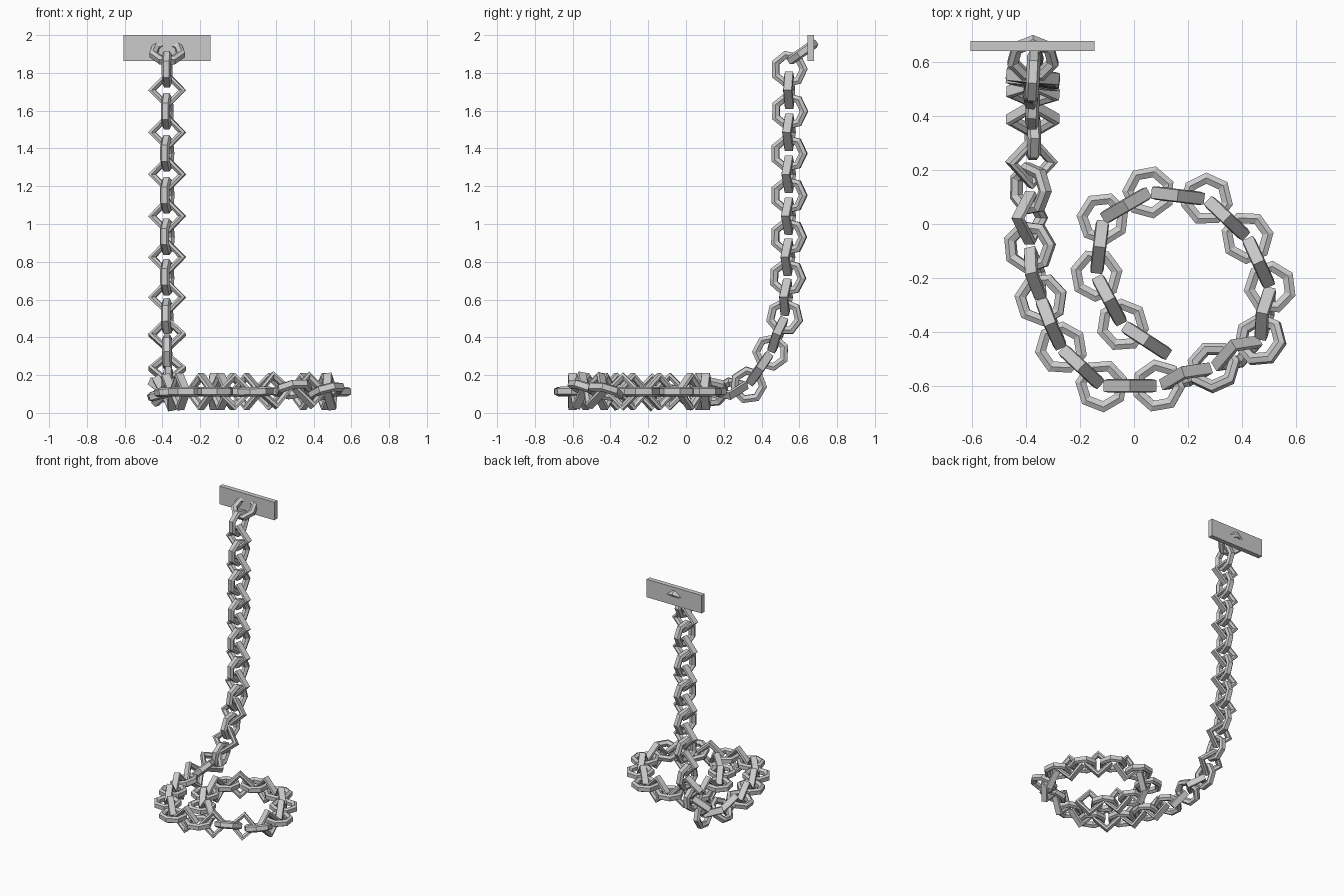
import bpy, bmesh
from math import cos, sin, pi, radians
from mathutils import Vector

if "Cube" in bpy.data.objects:
    bpy.data.objects.remove(bpy.data.objects["Cube"])

# (radial, axial) cross-sections of the link bars
RING_SECTION = [(.016, .015), (-.004, .025), (-.026, .013),
                (-.026, -.013), (-.004, -.025), (.016, -.015)]
SQUARE_SECTION = [(.012, .021), (-.006, .025), (-.026, .013),
                  (-.026, -.013), (-.006, -.025), (.012, -.021)]


def link(name, centre, tangent, normal, sides, radius, section, phase):
    """Closed polygonal link; tangent lies in its plane, normal is its axis."""
    t = tangent.normalized()
    n = (normal - t * normal.dot(t)).normalized()
    s = n.cross(t)
    bm = bmesh.new()
    loops = []
    for i in range(sides):
        a = phase + 2 * pi * i / sides
        d = t * cos(a) + s * sin(a)
        loops.append([bm.verts.new(centre + d * (radius + r) + n * w) for r, w in section])
    m = len(section)
    for i in range(sides):
        p, q = loops[i], loops[(i + 1) % sides]
        for j in range(m):
            k = (j + 1) % m
            bm.faces.new((p[j], q[j], q[k], p[k]))
    bmesh.ops.recalc_face_normals(bm, faces=bm.faces[:])
    me = bpy.data.meshes.new(name)
    bm.to_mesh(me)
    bm.free()
    bpy.context.collection.objects.link(bpy.data.objects.new(name, me))


# Wall plate
bpy.ops.mesh.primitive_cube_add(size=1, location=(-.376, .66, 1.932))
plate = bpy.context.object
plate.name = "wall_plate"
plate.scale = (.46, .036, .136)

# Anchor link passing through the plate
link("anchor_link", Vector((-.375, .613, 1.908)), Vector((0, .8, .56)),
     Vector((0, -.56, .8)), 7, .081, RING_SECTION, 0)

# Ring centres with roll (towards flat) and yaw: hanging part, then floor coil
X = -.375
path = [(X, .545, 1.82, 0, 3), (X, .547, 1.597, 0, 7), (X, .544, 1.374, 0, 10),
        (X, .544, 1.152, 0, 11), (X, .542, .932, 0, 12), (X, .537, .717, 0, 10),
        (X, .522, .508, 0, 7), (X, .449, .32, 0, 2), (X, .33, .147, 5, 0),
        (-.385, .13, .11, 45, 0), (-.388, -.085, .105, 74, 0)]
floor = [(-.345, -.28), (-.27, -.46), (-.12, -.6), (.09, -.6), (.295, -.53), (.468, -.43),
         (.505, -.235), (.42, -.05), (.27, .092), (.055, .118), (-.115, .02),
         (-.14, -.19), (-.042, -.375)]
path += [(x, y, .113, 86 if i == 0 else 90, 0) for i, (x, y) in enumerate(floor)]
P = [Vector(p[:3]) for p in path]
P[15].z = .125
N = [Vector((cos(radians(p[3])), -sin(radians(p[4])), -sin(radians(p[3])))) for p in path]
N[15] = Vector((.15, -.35, -.92))     # links leaning inward at the coil's corner
N[16] = Vector((.2, -.3, -.93))
end = Vector((.135, -.49, .113))
ahead = P[1:] + [end]

for i, c in enumerate(P):
    before = P[i - 1] if i else c + (c - P[1])
    # Rounded ring
    phase = pi / 2 if i < 9 else -pi / 2
    link(f"ring_link_{i}", c, ahead[i] - before, N[i], 7, .083, RING_SECTION, phase)
    # Square link joining this ring to the next
    d = ahead[i] - c
    n = N[i] + (N[i + 1] if i + 1 < len(N) else N[i])
    link(f"square_link_{i}", (c + ahead[i]) / 2, d, d.cross(n), 4, .087, SQUARE_SECTION, 0)
